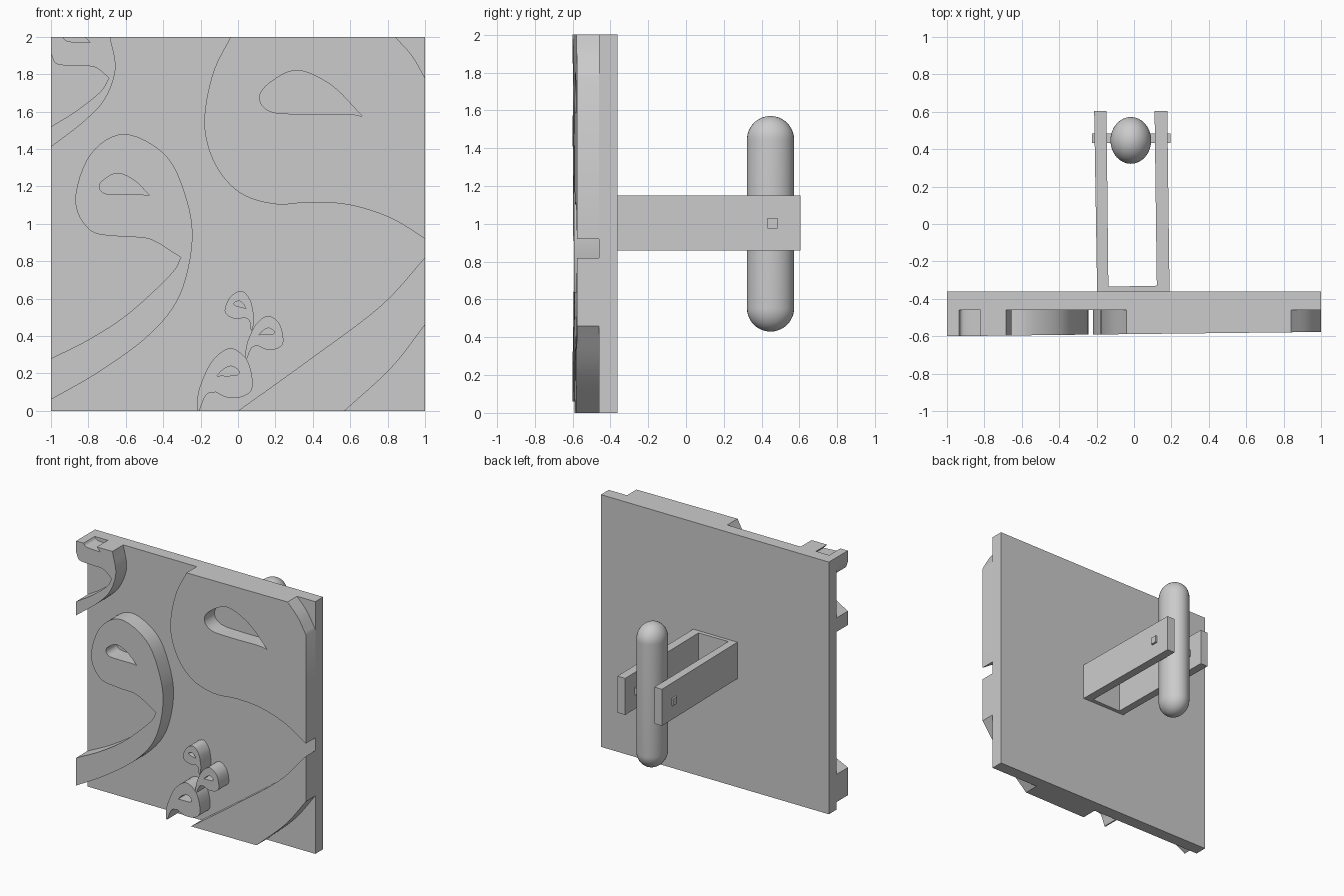
import bpy, bmesh, math
from mathutils import Vector, Matrix

if "Cube" in bpy.data.objects:
    bpy.data.objects.remove(bpy.data.objects["Cube"])

COL = bpy.context.scene.collection


def smooth_shade(ob):
    bpy.ops.object.select_all(action='DESELECT')
    ob.select_set(True)
    bpy.context.view_layer.objects.active = ob
    bpy.ops.object.shade_smooth_by_angle(angle=math.radians(30))


def spline(pts, n=6):
    """Smooth run through points (Catmull-Rom), sharp at both ends."""
    p = [Vector(q) for q in pts]
    if len(p) < 3:
        return p
    p = [2 * p[0] - p[1]] + p + [2 * p[-1] - p[-2]]
    out = []
    for a, b, c, d in zip(p, p[1:], p[2:], p[3:]):
        for i in range(n):
            t = i / n
            out.append(0.5 * (2 * b + (c - a) * t + (2 * a - 5 * b + 4 * c - d) * t * t
                              + (3 * b - a - 3 * c + d) * t ** 3))
    return out + [p[-2]]


def outline(*runs):
    """Join smooth runs into one closed outline, with corners between runs."""
    out = []
    for r in runs:
        for q in spline(r):
            if not out or (q - out[-1]).length > 1e-4:
                out.append(q)
    if (out[0] - out[-1]).length < 1e-4:
        out.pop()
    return out


def prism(name, loops, lo, hi, mat=Matrix()):
    """Filled outlines (inner loops become holes) extruded from lo to hi."""
    cu = bpy.data.curves.new(name, 'CURVE')
    cu.dimensions, cu.fill_mode, cu.extrude = '2D', 'BOTH', (hi - lo) / 2
    for loop in loops:
        s = cu.splines.new('POLY')
        s.points.add(len(loop) - 1)
        for pt, q in zip(s.points, loop):
            pt.co = (q[0], q[1], 0, 1)
        s.use_cyclic_u = True
    tmp = bpy.data.objects.new(name + "_curve", cu)
    COL.objects.link(tmp)
    dg = bpy.context.evaluated_depsgraph_get()
    me = bpy.data.meshes.new_from_object(tmp.evaluated_get(dg))
    bpy.data.objects.remove(tmp)
    bm = bmesh.new()
    bm.from_mesh(me)
    bmesh.ops.remove_doubles(bm, verts=bm.verts, dist=1e-5)
    bmesh.ops.transform(bm, matrix=mat @ Matrix.Translation((0, 0, (lo + hi) / 2)), verts=bm.verts)
    bmesh.ops.recalc_face_normals(bm, faces=bm.faces)
    bm.to_mesh(me)
    bm.free()
    ob = bpy.data.objects.new(name, me)
    COL.objects.link(ob)
    smooth_shade(ob)
    return ob


UPRIGHT = Matrix.Rotation(math.pi / 2, 4, 'X')


def relief(name, *loops):
    """Raised ornament; its front face leans slightly from left to right."""
    ob = prism(name, loops, 0.455, 0.6, UPRIGHT)
    for v in ob.data.vertices:
        if v.co.y < -0.5:
            v.co.y = -0.6 + 0.0115 * (v.co.x + 1)


def box(name, lo, hi):
    bm = bmesh.new()
    bmesh.ops.create_cube(bm, size=1)
    for v in bm.verts:
        v.co = [l + (h - l) * (c + 0.5) for l, h, c in zip(lo, hi, v.co)]
    me = bpy.data.meshes.new(name)
    bm.to_mesh(me)
    bm.free()
    COL.objects.link(bpy.data.objects.new(name, me))


# Teardrop eye, relative to its tip
EYE = outline([(0, 0), (-.165, .165), (-.35, .245), (-.5, .175), (-.55, .095),
               (-.49, .025), (-.325, .012), (-.085, .012), (0, 0)])


def eye(x, z, s, mirror=1):
    return [Vector((x + q.x * s * mirror, z + q.y * s)) for q in EYE]


# Back plate
box("back_plate", (-1, -0.46, 0), (1, -0.362, 2))

# Left leaf
relief("left_leaf", outline(
    [(-1, .06), (-.74, .21), (-.47, .41), (-.31, .62), (-.244, .91), (-.28, 1.15),
     (-.39, 1.37), (-.61, 1.48), (-.79, 1.37), (-.87, 1.126), (-.79, .965),
     (-.63, .932), (-.47, .917), (-.305, .82)],
    [(-.305, .82), (-.36, .73), (-.58, .525), (-.79, .386), (-1, .28)]),
    eye(-.472, 1.15, .49))

# Large leaf head and its tail
relief("large_leaf", outline(
    [(1, .92), (.818, 1.03), (.6, 1.1), (.39, 1.115), (.2, 1.105), (.013, 1.164),
     (-.12, 1.314), (-.18, 1.53), (-.137, 1.796), (-.04, 2)],
    [(.84, 2), (.93, 1.9), (1, 1.78)]),
    eye(.665, 1.575, 1))
relief("large_leaf_tail", outline(
    [(1, .82), (.765, .563), (.39, .28), (.0, 0)],
    [(.57, 0), (.82, .23), (1, .46)]))

# Corner leaf, its eye cut by the top edge
relief("corner_leaf", outline(
    [(-1, 1.41), (-.82, 1.55), (-.71, 1.67), (-.655, 1.83), (-.684, 2)],
    [(-.82, 2), (-.79, 1.968)],
    [(-.79, 1.968), (-.88, 1.972), (-.92, 1.98), (-.935, 2)],
    [(-1, 2), (-1, 1.91)],
    [(-1, 1.91), (-.97, 1.855), (-.87, 1.845), (-.765, 1.837), (-.69, 1.78)],
    [(-.69, 1.78), (-.737, 1.705), (-.87, 1.6), (-1, 1.52)]))

# Sprig of three small leaves, placed from one pattern by its tail point
LEAF = outline(
    [(-.003, 0), (-.003, .06), (.015, .14), (.078, .268), (.175, .335), (.265, .268),
     (.293, .134), (.25, .08), (.165, .07), (.095, .1)],
    [(.095, .1), (.045, .085), (.008, .0)])
LEAF_EYE = eye(.1, .185, .22, -1)
for i, (x, z, s, mirror, turn) in enumerate([(-.215, 0, 1, 1, 0), (.043, .28, .68, 1, 0),
                                             (.073, .43, .57, -1, -14)]):
    m = (Matrix.Translation((x, z, 0)) @ Matrix.Rotation(math.radians(turn), 4, 'Z')
         @ Matrix.Diagonal((s * mirror, s, 1, 1)))
    relief(f"sprig_leaf_{i + 1}", *[[m @ q.to_3d() for q in loop] for loop in (LEAF, LEAF_EYE)])

# U-shaped bracket on the back
prism("bracket", [[(-.197, -.365), (.19, -.365), (.178, .605), (.11, .605), (.122, -.33),
                   (-.137, -.335), (-.147, .605), (-.213, .605)]], 0.86, 1.15)

# Square pin through the bracket
box("pin", (-.225, .432, .975), (.195, .485, 1.03))

# Rounded upright grip, a stretched sphere
bm = bmesh.new()
bmesh.ops.create_uvsphere(bm, u_segments=32, v_segments=24, radius=1)
mid = [e for e in bm.edges if all(abs(v.co.z) < 1e-4 for v in e.verts)]
bmesh.ops.split_edges(bm, edges=mid)
for f in bm.faces:
    up = 1 if f.calc_center_median().z > 0 else -1
    for v in f.verts:
        v.tag = up > 0
rims = [e for e in bm.edges if e.is_boundary]
for v in bm.verts:
    shift = 0.445 if v.tag else -0.445
    v.co = (-.017 + v.co.x * .109, .447 + v.co.y * .125, 1 + v.co.z * .125 + shift)
bmesh.ops.bridge_loops(bm, edges=rims)
bmesh.ops.recalc_face_normals(bm, faces=bm.faces)
me = bpy.data.meshes.new("grip")
bm.to_mesh(me)
bm.free()
grip = bpy.data.objects.new("grip", me)
COL.objects.link(grip)
smooth_shade(grip)
